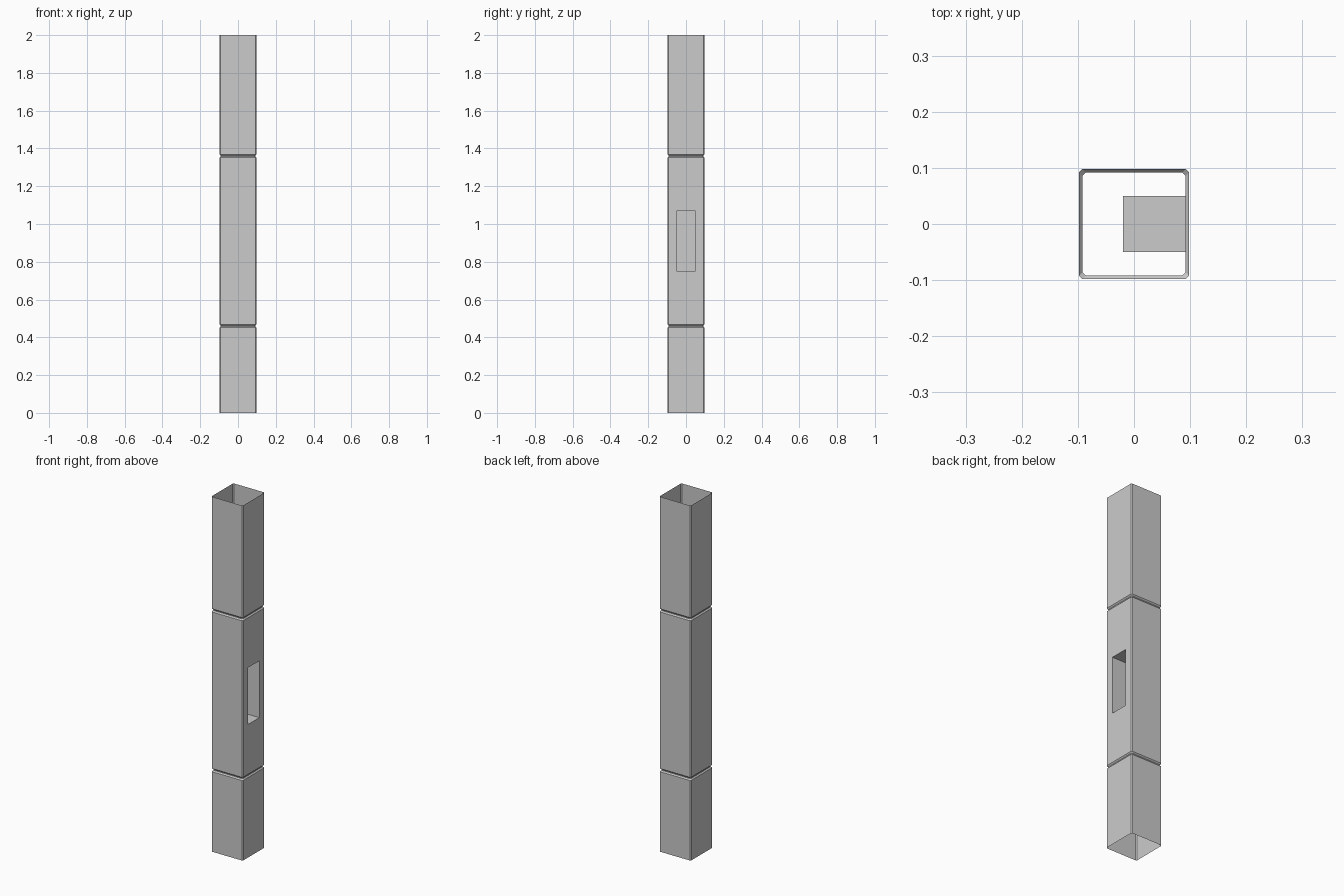
import bpy, bmesh

if "Cube" in bpy.data.objects:
    bpy.data.objects.remove(bpy.data.objects["Cube"])

H = 0.098          # half width
C = 0.006          # corner chamfer
GROOVE = 0.006     # groove depth
SLOT_Y, SLOT_Z, SLOT_X = 0.05, (0.75, 1.07), -0.02

bm = bmesh.new()

def ring(z, h):
    """Chamfered square outline, with two extra points on the +x side for the slot."""
    k = h - C
    pts = [(h, -k), (h, -SLOT_Y), (h, SLOT_Y), (h, k), (k, h), (-k, h),
           (-h, k), (-h, -k), (-k, -h), (k, -h)]
    return [bm.verts.new((x, y, z)) for x, y in pts]

# Levels up the post: V grooves at two heights, slot edges in the middle
levels = [(0, H)]
for zg in (0.46, 1.36):
    levels += [(zg - 0.009, H), (zg - 0.002, H - GROOVE), (zg + 0.002, H - GROOVE), (zg + 0.009, H)]
    if zg < 1:
        levels += [(z, H) for z in SLOT_Z]
levels.append((2, H))

# Open-ended tube wall, leaving the slot opening empty
rings = [ring(z, h) for z, h in levels]
for (za, _), a, b in zip(levels, rings, rings[1:]):
    n = len(a)
    for i in range(n):
        j = (i + 1) % n
        if za == SLOT_Z[0] and i == 1:
            mouth = [a[i], a[j], b[j], b[i]]
        else:
            bm.faces.new((a[i], a[j], b[j], b[i]))

# Slot pocket: four sides and a back
back = [bm.verts.new((SLOT_X, v.co.y, v.co.z)) for v in mouth]
for i in range(4):
    j = (i + 1) % 4
    bm.faces.new((mouth[i], mouth[j], back[j], back[i]))
bm.faces.new(back)

mesh = bpy.data.meshes.new("post_shell")
bm.to_mesh(mesh)
bm.free()
post = bpy.data.objects.new("post_shell", mesh)
bpy.context.collection.objects.link(post)
